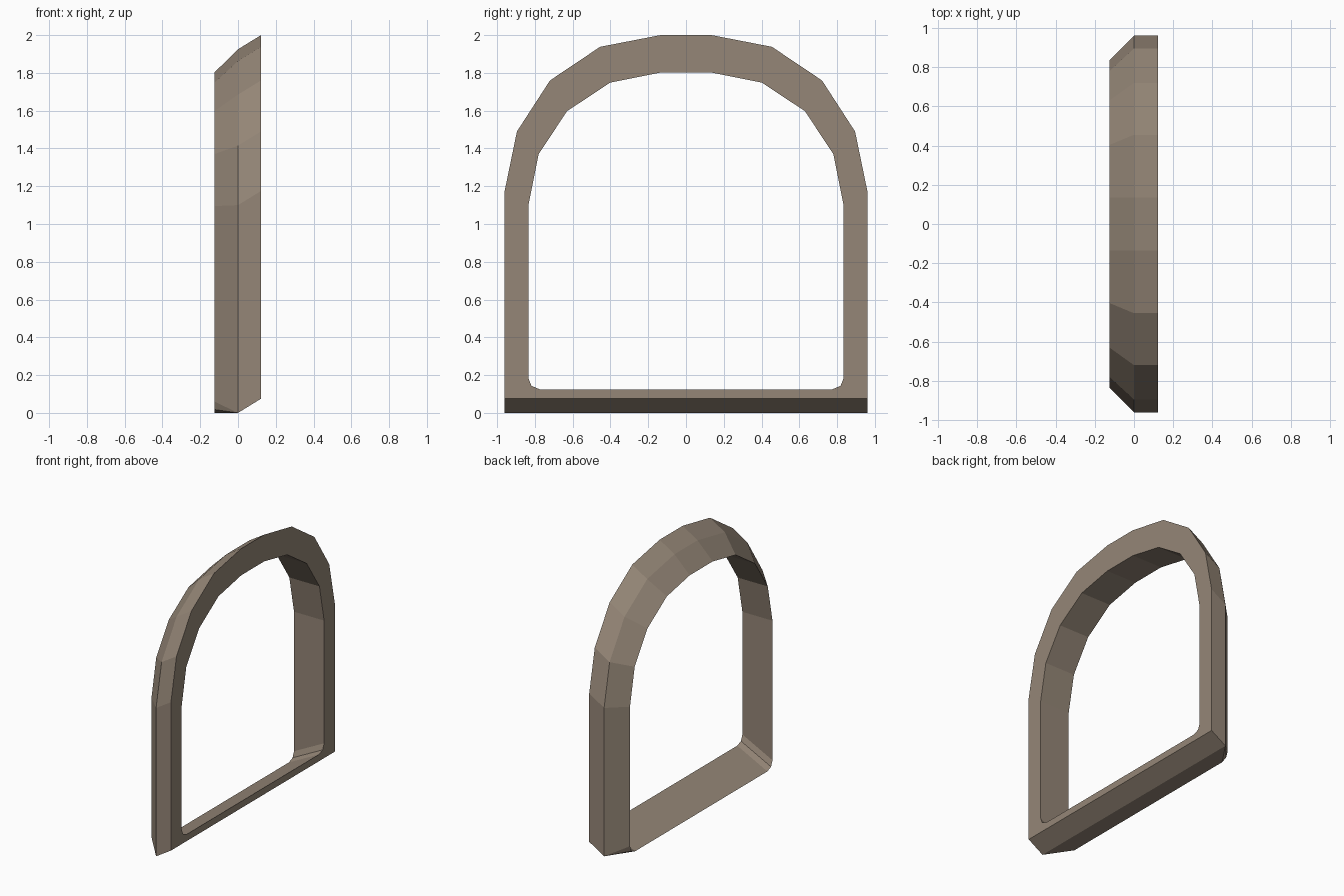
import bpy, bmesh

if "Cube" in bpy.data.objects:
    bpy.data.objects.remove(bpy.data.objects["Cube"])

# single flat colour
mat = bpy.data.materials.new("taupe stone")
mat.diffuse_color = (0.30, 0.24, 0.185, 1)
mat.use_nodes = True
mat.node_tree.nodes["Principled BSDF"].inputs["Base Color"].default_value = mat.diffuse_color

# half outlines (y, z), bottom corner up to the arch crown
OUTER = [(0.96, 0.0)] * 3 + [(0.96, 1.10), (0.895, 1.415), (0.72, 1.685),
                            (0.455, 1.863), (0.135, 1.925)]
INNER_ARCH = [(0.835, 1.095), (0.78, 1.37), (0.63, 1.597),
              (0.403, 1.748), (0.135, 1.802)]
CORNER = [(0.775, 0.0), (0.818, 0.018), (0.835, 0.06)]   # rounded bottom corner


def ring(bm, half, x):
    """Closed, mirrored loop of vertices at depth x."""
    full = half + [(-y, z) for y, z in reversed(half)]
    return [bm.verts.new((x, y, z)) for y, z in full]


def shift(pts, dz):
    return [(y, z + dz) for y, z in pts]


bm = bmesh.new()
rings = [
    ring(bm, shift(OUTER, 0.075), 0.122),                  # outer edge of flat face
    ring(bm, OUTER, 0.0),                                  # widest outline
    ring(bm, CORNER + INNER_ARCH, -0.125),                 # thin rear edge
    ring(bm, shift(CORNER, 0.125) + INNER_ARCH, 0.122),    # opening in flat face
]

# bridge the rings all the way round the section
n = len(rings[0])
for a, b in zip(rings, rings[1:] + rings[:1]):
    for i in range(n):
        j = (i + 1) % n
        bm.faces.new((a[i], a[j], b[j], b[i]))

# merge the sharp outer corners, clean up
bmesh.ops.remove_doubles(bm, verts=bm.verts, dist=0.0005)
bmesh.ops.recalc_face_normals(bm, faces=bm.faces)

mesh = bpy.data.meshes.new("arched_frame")
bm.to_mesh(mesh)
bm.free()
mesh.materials.append(mat)
obj = bpy.data.objects.new("arched_frame", mesh)
bpy.context.collection.objects.link(obj)
